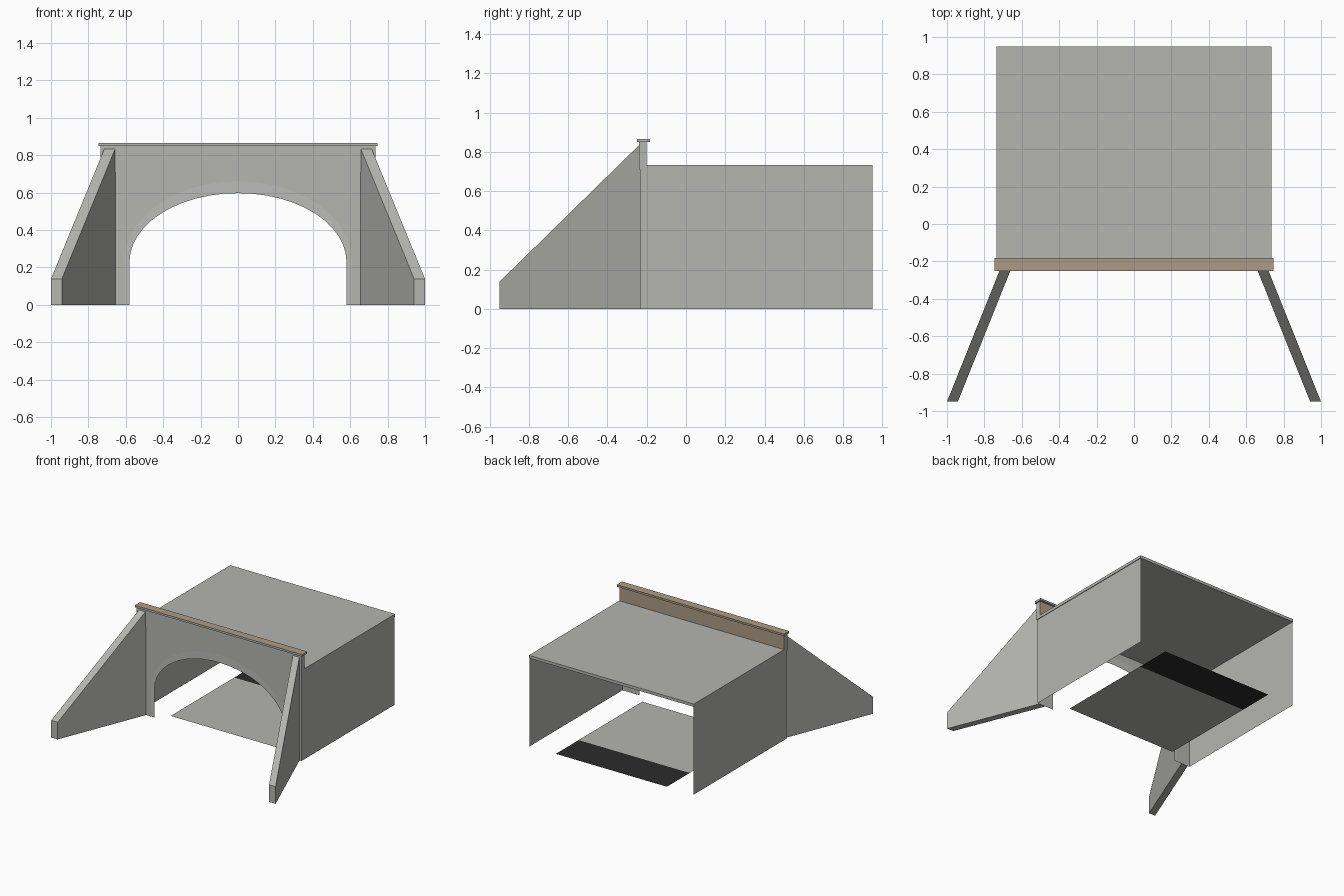
import bpy, bmesh, math
from mathutils import Vector

cube = bpy.data.objects.get("Cube")
if cube:
    bpy.data.objects.remove(cube, do_unlink=True)


def material(name, rgb):
    m = bpy.data.materials.new(name)
    m.use_nodes = True
    col = (*rgb, 1.0)
    m.diffuse_color = col
    bsdf = next(n for n in m.node_tree.nodes if n.type == 'BSDF_PRINCIPLED')
    bsdf.inputs["Base Color"].default_value = col
    bsdf.inputs["Roughness"].default_value = 0.9
    return m


CONCRETE = material("concrete grey", (0.46, 0.46, 0.44))
PALE = material("pale concrete", (0.50, 0.50, 0.48))
STONE = material("brown stone", (0.41, 0.33, 0.235))
DARK = material("dark asphalt", (0.025, 0.025, 0.025))


def make(name, bm, *mats, solid=True):
    if solid:
        bmesh.ops.recalc_face_normals(bm, faces=bm.faces)
    mesh = bpy.data.meshes.new(name)
    bm.to_mesh(mesh)
    bm.free()
    for m in mats:
        mesh.materials.append(m)
    ob = bpy.data.objects.new(name, mesh)
    bpy.context.collection.objects.link(ob)
    return ob


def face(bm, pts, mat=0):
    f = bm.faces.new([bm.verts.new(p) for p in pts])
    f.material_index = mat
    return f


def box(name, lo, hi, *mats, weathered=False):
    bm = bmesh.new()
    bmesh.ops.create_cube(bm, size=1)
    for v in bm.verts:
        v.co = Vector([(a + b) / 2 + c * (b - a) for a, b, c in zip(lo, hi, v.co)])
    if weathered:  # top and rear faces are brown
        for f in bm.faces:
            f.normal_update()
            f.material_index = int(f.normal.y > 0.5 or f.normal.z > 0.5)
    return make(name, bm, *mats)


FRONT, BACK, HALF, TOP = -0.235, 0.95, 0.73, 0.71

# Deck, parapet and coping
box("deck_slab", (-0.735, -0.235, TOP), (0.735, BACK, 0.733), CONCRETE)
box("parapet", (-0.735, -0.24, TOP), (0.735, -0.2, 0.85), CONCRETE, STONE, weathered=True)
box("coping", (-0.745, -0.25, 0.85), (0.745, -0.183, 0.866), CONCRETE, STONE, weathered=True)

# Portal wall with an elliptical arch and a paler ring around it
SEGS = 24
SPRING = 0.23


def arch(a, top):
    pts = [(a, 0)]
    for i in range(SEGS + 1):
        t = math.pi * i / SEGS
        pts.append((a * math.cos(t), SPRING + (top - SPRING) * math.sin(t)))
    return pts + [(-a, 0)]


inner, outer = arch(0.58, 0.597), arch(0.61, 0.66)
bm = bmesh.new()
for i in range(len(inner) - 1):
    loop = [inner[i], inner[i + 1], outer[i + 1], outer[i]]
    face(bm, [(x, FRONT, z) for x, z in reversed(loop)], 1)
    (x0, z0), (x1, z1) = outer[i], outer[i + 1]
    if x0 - x1 > 0.001:
        face(bm, [(x1, FRONT, z1), (x0, FRONT, z0), (x0, FRONT, TOP), (x1, FRONT, TOP)])
for x0, x1 in ((-HALF, -0.61), (0.61, HALF)):
    face(bm, [(x0, FRONT, 0), (x1, FRONT, 0), (x1, FRONT, TOP), (x0, FRONT, TOP)])
bmesh.ops.remove_doubles(bm, verts=bm.verts, dist=0.0001)
make("portal_wall", bm, CONCRETE, PALE, solid=False)

# Side walls and splayed wing walls
for side, s in (("left", 1), ("right", -1)):
    bm = bmesh.new()
    pts = [(s * HALF, FRONT, 0), (s * HALF, BACK, 0), (s * HALF, BACK, TOP), (s * HALF, FRONT, TOP)]
    face(bm, pts if s > 0 else pts[::-1])
    make(side + "_side_wall", bm, CONCRETE, solid=False)

    bm = bmesh.new()
    rings = []
    for y, x, h in ((FRONT, 0.655, 0.838), (-0.95, 0.942, 0.138)):
        corners = ((x, 0), (x + 0.058, 0), (x + 0.058, h), (x, h))
        rings.append([bm.verts.new((s * cx, y, z)) for cx, z in corners])
    for r in rings:
        bm.faces.new(r)
    for i in range(4):
        j = (i + 1) % 4
        bm.faces.new((rings[0][i], rings[0][j], rings[1][j], rings[1][i]))
    make(side + "_wing_wall", bm, CONCRETE)

# Road sheet, dark towards the rear
bm = bmesh.new()
for y0, y1, mat in ((-0.15, 0.66, 0), (0.66, BACK, 1)):
    face(bm, [(-0.495, y0, 0.003), (0.495, y0, 0.003), (0.495, y1, 0.003), (-0.495, y1, 0.003)], mat)
make("road", bm, CONCRETE, DARK, solid=False)
